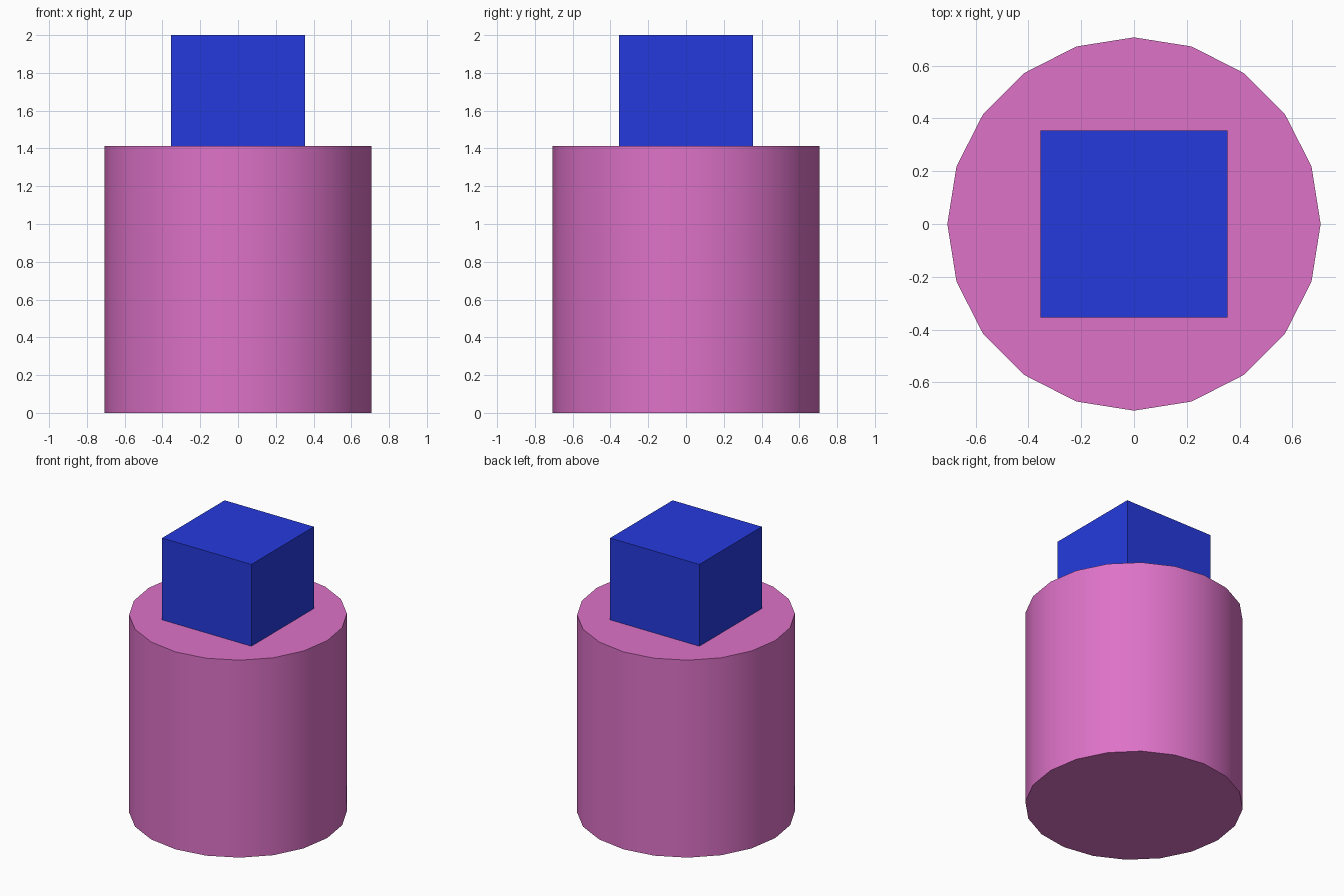
import bpy
import math

default = bpy.data.objects.get("Cube")
if default:
    bpy.data.objects.remove(default, do_unlink=True)


def make_material(name, color):
    mat = bpy.data.materials.new(name)
    mat.use_nodes = True
    mat.diffuse_color = color
    mat.node_tree.nodes["Principled BSDF"].inputs["Base Color"].default_value = color
    return mat


def finish(name, mat):
    obj = bpy.context.object
    obj.name = name
    obj.data.name = name
    obj.data.materials.append(mat)
    return obj


pink = make_material("orchid pink", (0.73, 0.17, 0.58, 1))
blue = make_material("deep blue", (0.018, 0.042, 0.73, 1))

RADIUS = 0.707
BODY_HEIGHT = 2 * RADIUS
TOP = 2.0

# Round body: twenty sides, smooth wall, sharp rims
bpy.ops.mesh.primitive_cylinder_add(
    vertices=20, radius=RADIUS, depth=BODY_HEIGHT, location=(0, 0, BODY_HEIGHT / 2))
finish("round_body", pink)
bpy.ops.object.shade_smooth_by_angle(angle=math.radians(30))

# Cube block, partly sunk into the top of the body
bpy.ops.mesh.primitive_cube_add(size=RADIUS, location=(0, 0, TOP - RADIUS / 2))
finish("top_block", blue)
